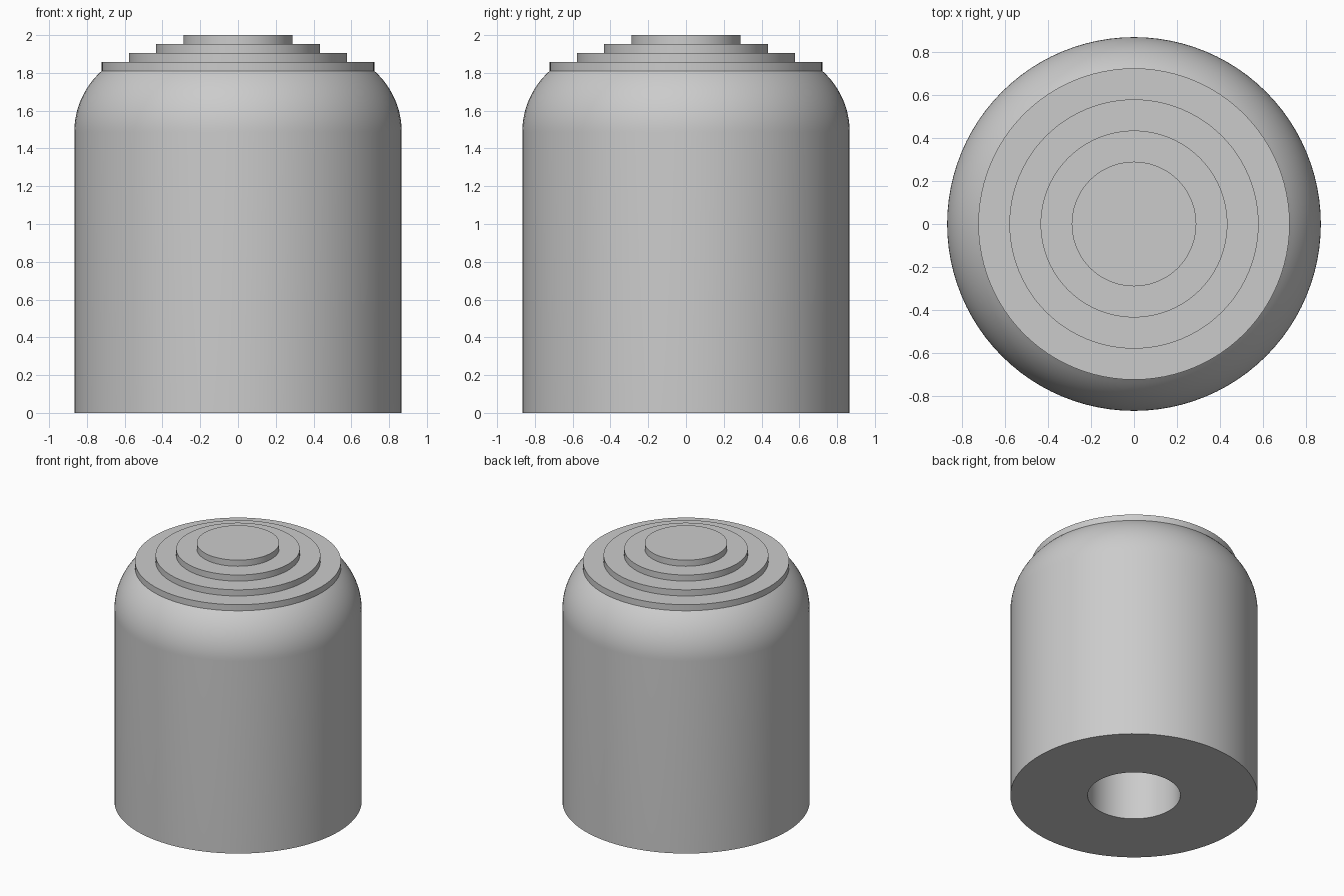
import bpy, bmesh, math

cube = bpy.data.objects.get("Cube")
if cube:
    bpy.data.objects.remove(cube, do_unlink=True)

UNIT = 0.8667 / 6          # radii step in even multiples
SEGMENTS = 96
SHOULDER_Z = 1.81
HOLE_RADIUS = 2.25 * UNIT
HOLE_DEPTH = 1.25
STEP = (2.0 - SHOULDER_Z) / 4

grey = bpy.data.materials.new("plain grey")
grey.use_nodes = True
colour = (0.6, 0.6, 0.6, 1)
grey.diffuse_color = colour
grey.node_tree.nodes["Principled BSDF"].inputs["Base Color"].default_value = colour


def lathe(name, profile):
    """Turn a list of (radius, z) points around the z axis."""
    bm = bmesh.new()
    verts = [bm.verts.new((r, 0, z)) for r, z in profile]
    edges = [bm.edges.new(pair) for pair in zip(verts, verts[1:])]
    bmesh.ops.spin(bm, geom=verts + edges, cent=(0, 0, 0), axis=(0, 0, 1),
                   angle=math.tau, steps=SEGMENTS, use_duplicate=False)
    bmesh.ops.remove_doubles(bm, verts=bm.verts, dist=0.0001)
    bmesh.ops.recalc_face_normals(bm, faces=bm.faces)
    mesh = bpy.data.meshes.new(name)
    bm.to_mesh(mesh)
    bm.free()
    mesh.materials.append(grey)
    obj = bpy.data.objects.new(name, mesh)
    bpy.context.collection.objects.link(obj)
    bpy.ops.object.select_all(action="DESELECT")
    obj.select_set(True)
    bpy.context.view_layer.objects.active = obj
    bpy.ops.object.shade_smooth_by_angle(angle=math.radians(30))
    return obj


# Body: blind hole from below, straight wall, rounded shoulder
fillet = 3 * UNIT
end_angle = math.acos(2 / 3)          # the shoulder arc stops under the lid rim
arc_z = SHOULDER_Z - fillet * math.sin(end_angle)
body = [(0, HOLE_DEPTH), (HOLE_RADIUS, HOLE_DEPTH), (HOLE_RADIUS, 0), (6 * UNIT, 0)]
for i in range(17):
    a = end_angle * i / 16
    body.append((3 * UNIT + fillet * math.cos(a), arc_z + fillet * math.sin(a)))
body.append((0, SHOULDER_Z))
lathe("body", body)

# Lid: four stepped discs, each one unit narrower than the one below
lid = [(0, SHOULDER_Z)]
for i in range(4):
    r, z = (5 - i) * UNIT, SHOULDER_Z + i * STEP
    lid += [(r, z), (r, z + STEP)]
lid.append((0, 2.0))
lathe("stepped_lid", lid)
